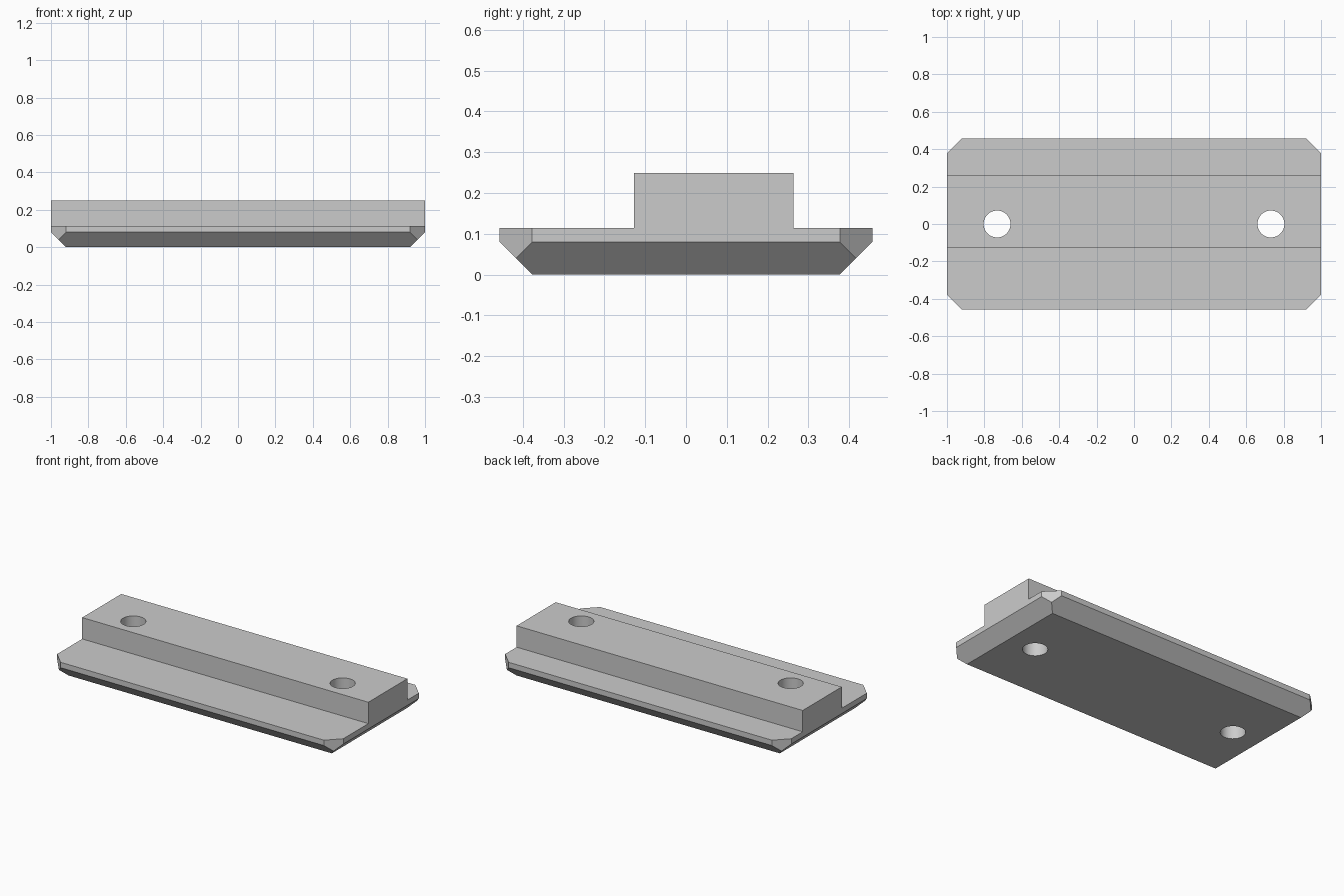
import bpy
import bmesh
from math import radians
from mathutils import Vector

default = bpy.data.objects.get("Cube")
if default:
    bpy.data.objects.remove(default, do_unlink=True)

HALF_X, HALF_Y = 1.0, 0.457       # plate half sizes
CHAMFER = 0.08
PLATE_TOP, RAIL_TOP = 0.114, 0.249
RAIL_FRONT, RAIL_BACK = -0.127, 0.263
HOLE_X, HOLE_RADIUS = 0.732, 0.072

grey = bpy.data.materials.new("light_grey")
grey.use_nodes = True
colour = (0.6, 0.6, 0.6, 1)
grey.diffuse_color = colour
grey.node_tree.nodes["Principled BSDF"].inputs["Base Color"].default_value = colour


def make_object(name, bm):
    mesh = bpy.data.meshes.new(name)
    bm.to_mesh(mesh)
    bm.free()
    mesh.materials.append(grey)
    obj = bpy.data.objects.new(name, mesh)
    bpy.context.collection.objects.link(obj)
    return obj


def merge_flat(bm):
    bmesh.ops.dissolve_limit(bm, angle_limit=radians(1), verts=bm.verts[:], edges=bm.edges[:])


# Plate with chamfered lower edges and clipped corners: one corner, mirrored
bm = bmesh.new()
in_x, in_y, half = HALF_X - CHAMFER, HALF_Y - CHAMFER, CHAMFER / 2
corner = [(in_x, in_y, 0), (in_x + half, in_y + half, half),
          (HALF_X, in_y, CHAMFER), (in_x, HALF_Y, CHAMFER),
          (HALF_X, in_y, PLATE_TOP), (in_x, HALF_Y, PLATE_TOP)]
for sx in (-1, 1):
    for sy in (-1, 1):
        for x, y, z in corner:
            bm.verts.new((sx * x, sy * y, z))
bmesh.ops.convex_hull(bm, input=bm.verts[:])
merge_flat(bm)

# Raised rail: split the top and extrude the middle strip
for y in (RAIL_FRONT, RAIL_BACK):
    bmesh.ops.bisect_plane(bm, geom=bm.verts[:] + bm.edges[:] + bm.faces[:],
                           plane_co=(0, y, 0), plane_no=(0, 1, 0))
bm.normal_update()
strip = [f for f in bm.faces if f.normal.z > 0.9
         and RAIL_FRONT < f.calc_center_median().y < RAIL_BACK]
result = bmesh.ops.extrude_face_region(bm, geom=strip)
bmesh.ops.delete(bm, geom=[f for f in strip if f.is_valid], context="FACES_ONLY")
raised = [v for v in result["geom"] if isinstance(v, bmesh.types.BMVert)]
bmesh.ops.translate(bm, verts=raised, vec=Vector((0, 0, RAIL_TOP - PLATE_TOP)))
merge_flat(bm)
bmesh.ops.recalc_face_normals(bm, faces=bm.faces[:])
body = make_object("rail_plate", bm)
bpy.context.view_layer.objects.active = body
body.select_set(True)

# Two round through holes
for x in (-HOLE_X, HOLE_X):
    bm = bmesh.new()
    bmesh.ops.create_cone(bm, cap_ends=True, segments=48, radius1=HOLE_RADIUS,
                          radius2=HOLE_RADIUS, depth=1)
    bmesh.ops.translate(bm, verts=bm.verts[:], vec=Vector((x, 0, 0)))
    cutter = make_object("hole_cutter", bm)
    cutter.hide_render = True
    cut = body.modifiers.new("hole", "BOOLEAN")
    cut.operation = "DIFFERENCE"
    cut.solver = "EXACT"
    cut.object = cutter
    bpy.ops.object.modifier_apply(modifier=cut.name)
    bpy.data.objects.remove(cutter, do_unlink=True)

bpy.ops.object.shade_smooth_by_angle(angle=radians(30))
